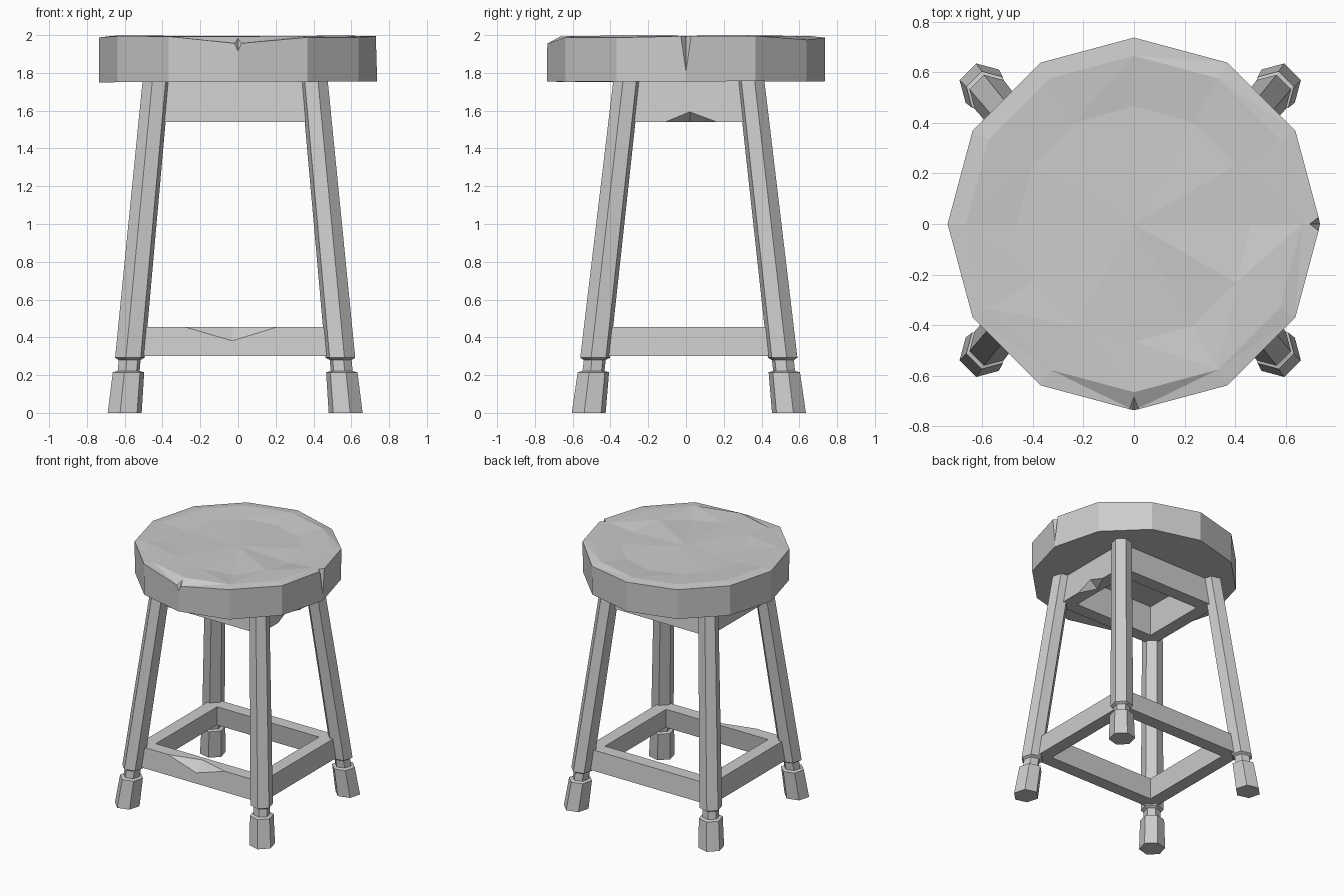
import bpy, bmesh, random
from math import cos, sin, pi, radians, atan2
from mathutils import Vector

if "Cube" in bpy.data.objects:
    bpy.data.objects.remove(bpy.data.objects["Cube"], do_unlink=True)
random.seed(4)

grey = bpy.data.materials.new("plain grey")
grey.use_nodes = True
COL = (0.6, 0.6, 0.6, 1)
grey.diffuse_color = COL
grey.node_tree.nodes["Principled BSDF"].inputs["Base Color"].default_value = COL

CX, CY = -0.015, 0.015          # centre of the leg frame


def finish(name, bm):
    bmesh.ops.recalc_face_normals(bm, faces=bm.faces[:])
    me = bpy.data.meshes.new(name)
    bm.to_mesh(me)
    bm.free()
    ob = bpy.data.objects.new(name, me)
    bpy.context.collection.objects.link(ob)
    me.materials.append(grey)
    return ob


def chip(target, name, points):
    """Cut the convex hull of a few points out of a part."""
    bm = bmesh.new()
    for p in points:
        bm.verts.new(p)
    bmesh.ops.convex_hull(bm, input=bm.verts[:])
    cutter = finish(name, bm)
    mod = target.modifiers.new(name, "BOOLEAN")
    mod.object = cutter
    mod.solver = "EXACT"
    bpy.context.view_layer.objects.active = target
    bpy.ops.object.modifier_apply(modifier=name)
    bpy.data.objects.remove(cutter, do_unlink=True)


def bridge(bm, a, b):
    n = len(a)
    for i in range(n):
        bm.faces.new((a[i], a[(i + 1) % n], b[(i + 1) % n], b[i]))


def axis(z):
    """Leg centre offset at a given height."""
    return 0.585 - 0.094 * z, 0.53 - 0.114 * z


# Seat: twelve-sided slab with an uneven hewn top
bm = bmesh.new()


def seat_ring(r, z, wobble):
    return [bm.verts.new((r * cos(i * pi / 6), r * sin(i * pi / 6),
                          z - random.uniform(0, wobble))) for i in range(12)]


bottom = seat_ring(0.735, 1.757, 0.008)
rim = seat_ring(0.737, 1.997, 0.012)
mid = seat_ring(0.665, 2.0, 0.008)
inner = seat_ring(0.465, 1.997, 0.025)
rim[9].co.z = 1.955             # worn front edge
rim[2].co.z = 1.975             # worn back corner
bm.faces.new(bottom)
for a, b in ((bottom, rim), (rim, mid), (mid, inner)):
    bridge(bm, a, b)
hub = bm.verts.new((0, 0, 1.988))
for i in range(12):
    bm.faces.new((inner[i], inner[(i + 1) % 12], hub))
bmesh.ops.triangulate(bm, faces=[f for f in bm.faces if f.calc_center_median().z > 1.9])
seat = finish("seat", bm)
chip(seat, "front_notch", [(-0.07, -0.76, 2.02), (0.07, -0.76, 2.02),
                           (0, -0.76, 1.885), (0, -0.655, 2.02)])
chip(seat, "side_notch", [(0.76, -0.055, 2.02), (0.76, 0.055, 2.02),
                          (0.745, 0, 1.76), (0.69, 0, 2.02)])

# Legs: leaning six-sided posts with a narrow neck and a block foot
PROFILE = ((0, 0.093), (0.215, 0.086), (0.222, 0.06), (0.28, 0.06),
           (0.292, 0.081), (1.77, 0.073))
for fy, front in ((-1, "front"), (1, "back")):
    for fx, side in ((1, "left"), (-1, "right")):
        bm = bmesh.new()
        facing = atan2(fy, fx)
        rings = []
        for z, r in PROFILE:
            ox, oy = axis(z)
            rings.append([bm.verts.new((CX + fx * ox + r * cos(facing + radians(30 + 60 * k)),
                                        CY + fy * oy + r * sin(facing + radians(30 + 60 * k)), z))
                          for k in range(6)])
        for a, b in zip(rings, rings[1:]):
            bridge(bm, a, b)
        bm.faces.new(rings[0])
        bm.faces.new(rings[-1])
        finish(f"{front}_{side}_leg", bm)


# Rail frames: mitred rectangles that follow the lean of the legs
def frame(name, z0, z1, t):
    bm = bmesh.new()
    loops = []
    for z, inset in ((z0, 0), (z1, 0), (z1, t), (z0, t)):
        ox, oy = axis(z)
        loops.append([bm.verts.new((CX + sx * (ox - inset), CY + sy * (oy - inset), z))
                      for sx, sy in ((1, 1), (-1, 1), (-1, -1), (1, -1))])
    for i in range(4):
        bridge(bm, loops[i], loops[(i + 1) % 4])
    return finish(name, bm)


apron = frame("seat_apron", 1.54, 1.765, 0.1)
ax = CX + axis(1.54)[0]
chip(apron, "apron_chip", [(ax + 0.02, -0.17, 1.53), (ax + 0.02, 0.23, 1.53),
                           (ax + 0.02, 0.02, 1.615), (ax - 0.08, 0.02, 1.53)])

rails = frame("foot_rails", 0.302, 0.455, 0.1)
ry = CY - axis(0.455)[1]
chip(rails, "rail_chip", [(-0.38, ry - 0.02, 0.46), (0.3, ry - 0.02, 0.46),
                          (-0.03, ry - 0.02, 0.37), (-0.03, ry + 0.07, 0.46)])
